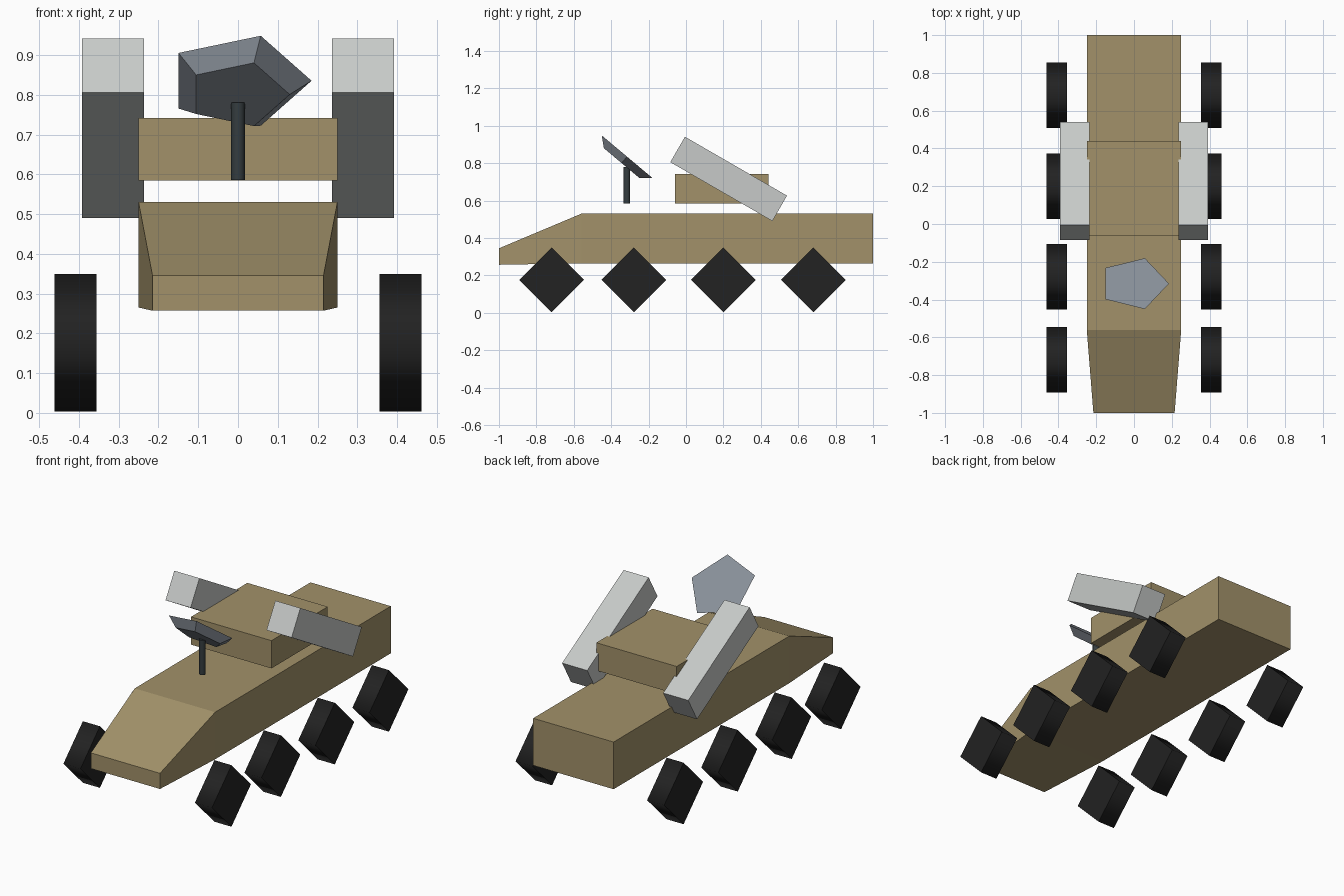
import bpy
import bmesh
from math import radians, pi

cube = bpy.data.objects.get("Cube")
if cube:
    bpy.data.objects.remove(cube, do_unlink=True)


def material(name, rgb):
    mat = bpy.data.materials.new(name)
    mat.use_nodes = True
    mat.diffuse_color = (*rgb, 1)
    mat.node_tree.nodes["Principled BSDF"].inputs["Base Color"].default_value = (*rgb, 1)
    return mat


sand = material("sand paint", (0.36, 0.285, 0.143))
light_grey = material("light grey", (0.57, 0.59, 0.58))
slate = material("slate grey", (0.25, 0.28, 0.32))
dark_steel = material("dark steel", (0.035, 0.046, 0.05))
rubber = material("black rubber", (0.016, 0.016, 0.016))


def finish(obj, name, mat):
    obj.name = obj.data.name = name
    obj.data.materials.append(mat)
    return obj


def box(name, mat, location, size, tilt=0):
    bpy.ops.mesh.primitive_cube_add(size=1, location=location, rotation=(tilt, 0, 0))
    obj = bpy.context.object
    obj.scale = size
    return finish(obj, name, mat)


def drum(name, mat, sides, r1, r2, depth, location, rotation=(0, 0, 0), spin=0):
    """Round part along its local z: smooth side wall, flat caps."""
    bpy.ops.mesh.primitive_cone_add(vertices=sides, radius1=r1, radius2=r2, depth=depth,
                                    location=location, rotation=rotation)
    obj = bpy.context.object
    bm = bmesh.new()
    bm.from_mesh(obj.data)
    for v in bm.verts:
        x, y = v.co.x, v.co.y
        if spin:
            v.co.x, v.co.y = y, x
    bmesh.ops.recalc_face_normals(bm, faces=bm.faces)
    for f in bm.faces:
        f.smooth = abs(f.normal.z) < 0.95
    bm.to_mesh(obj.data)
    bm.free()
    return finish(obj, name, mat)


# Hull: loft of rectangular stations (y, half width, bottom, top)
stations = [(-1, 0.215, 0.257, 0.345), (-0.56, 0.25, 0.265, 0.53), (1, 0.25, 0.265, 0.53)]
bm = bmesh.new()
rings = [[bm.verts.new(p) for p in ((-w, y, lo), (w, y, lo), (w, y, hi), (-w, y, hi))]
         for y, w, lo, hi in stations]
for a, b in zip(rings, rings[1:]):
    for i in range(4):
        j = (i + 1) % 4
        bm.faces.new((a[i], a[j], b[j], b[i]))
bm.faces.new(rings[0])
bm.faces.new(rings[-1])
bmesh.ops.recalc_face_normals(bm, faces=bm.faces)
mesh = bpy.data.meshes.new("hull")
bm.to_mesh(mesh)
bm.free()
hull = bpy.data.objects.new("hull", mesh)
bpy.context.collection.objects.link(hull)
finish(hull, "hull", sand)

# Turret block
box("turret", sand, (0, 0.19, 0.663), (0.5, 0.5, 0.156))

# Launcher boxes and wheels, on both sides
for side, sx in (("left", 1), ("right", -1)):
    box(f"{side}_launcher", light_grey, (sx * 0.314, 0.228, 0.716),
        (0.156, 0.63, 0.157), radians(-30))
    for n, y in enumerate((-0.718, -0.279, 0.2, 0.681), 1):
        drum(f"{side}_wheel_{n}", rubber, 4, 0.173, 0.173, 0.106,
             (sx * 0.409, y, 0.176), (0, pi / 2, 0))

# Sensor mast and five-sided dish facing up and back
drum("mast", dark_steel, 16, 0.017, 0.017, 0.195, (0, -0.316, 0.683))
dish = drum("dish", slate, 5, 0.13, 0.185, 0.045, (0, -0.33, 0.818),
            (radians(-40), 0, 0), spin=1)
for f in dish.data.polygons:
    f.use_smooth = f.normal.z < 0.5
